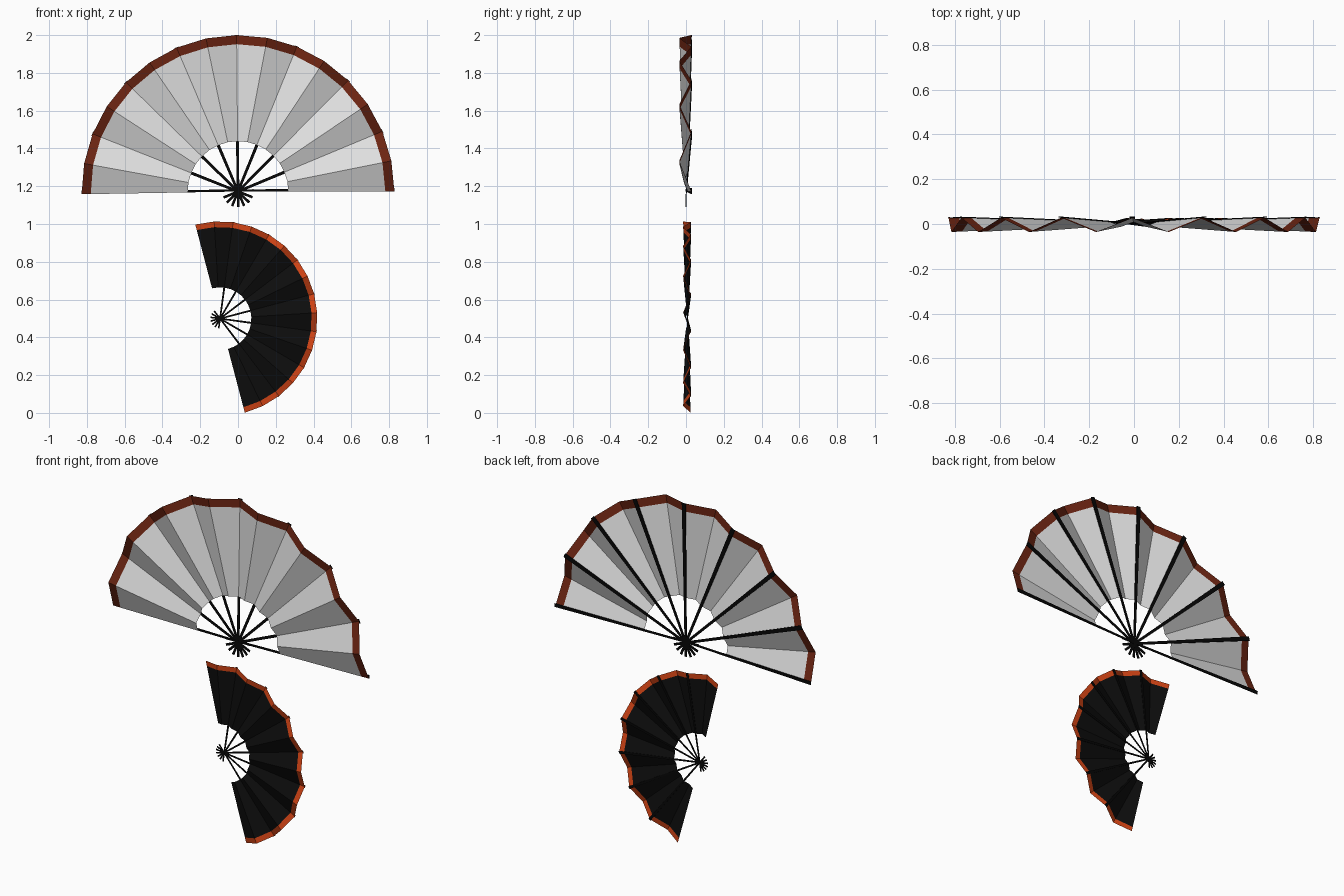
import bpy
import bmesh
from math import radians, cos, sin
from mathutils import Vector

cube = bpy.data.objects.get("Cube")
if cube:
    bpy.data.objects.remove(cube, do_unlink=True)


def material(name, color):
    mat = bpy.data.materials.new(name)
    mat.use_nodes = True
    rgba = (*color, 1)
    mat.diffuse_color = rgba
    bsdf = next(n for n in mat.node_tree.nodes if n.type == "BSDF_PRINCIPLED")
    bsdf.inputs["Base Color"].default_value = rgba
    return mat


pale_grey = material("pale_grey", (0.75, 0.75, 0.75))
dark_brown = material("dark_brown", (0.15, 0.018, 0.006))
black_cloth = material("black_cloth", (0.004, 0.004, 0.004))
orange = material("orange", (0.62, 0.055, 0.007))
black_wood = material("black_wood", (0.002, 0.002, 0.002))

PLEATS = 16


def add_object(name, bm, mats):
    mesh = bpy.data.meshes.new(name)
    bm.to_mesh(mesh)
    bm.free()
    for mat in mats:
        mesh.materials.append(mat)
    obj = bpy.data.objects.new(name, mesh)
    bpy.context.collection.objects.link(obj)


def make_fan(name, pivot, radius, start, span, leaf_mat, rim_mat, end_sticks):
    pivot = Vector(pivot)
    front, back = -0.043, 0.034     # fold depth per unit of radius

    def ray(k):
        a = radians(start + span * k / PLEATS)
        return Vector((cos(a), front if k % 2 else back, sin(a))) * radius

    # Pleated leaf with a coloured outer rim
    bm = bmesh.new()
    rings = [[bm.verts.new(pivot + ray(k) * s) for k in range(PLEATS + 1)]
             for s in (0.322, 0.942, 1.0)]
    for band in range(2):
        inner, outer = rings[band], rings[band + 1]
        for k in range(PLEATS):
            face = bm.faces.new((inner[k], inner[k + 1], outer[k + 1], outer[k]))
            face.material_index = band
    add_object(name + "_leaf", bm, (leaf_mat, rim_mat))

    # Tapered sticks behind the rear folds, with short tails past the pivot
    bm = bmesh.new()
    for k in range(0, PLEATS + 1, 2):
        is_end = k in (0, PLEATS)
        if is_end and not end_sticks:
            continue
        along = ray(k)
        side = Vector((-along.z, 0, along.x)).normalized() * radius
        # End sticks stay within the edge of the leaf
        shift = {0: 0.5, PLEATS: -0.5}.get(k, 0)
        corners = []
        for s, width in ((-0.1, 0.016), (0.3, 0.019), (1.002, 0.03)):
            if is_end:
                width *= 0.8
            for y, t in ((0.0005, -0.5), (0.0005, 0.5), (0.005, 0.5), (0.005, -0.5)):
                offset = side * width * (t + shift) + Vector((0, y * radius, 0))
                corners.append(bm.verts.new(pivot + along * s + offset))
        for base in (0, 4):
            for i in range(4):
                j = (i + 1) % 4
                bm.faces.new([corners[base + n] for n in (i, j, j + 4, i + 4)])
        bm.faces.new(corners[:4])
        bm.faces.new(corners[-4:])
    bmesh.ops.recalc_face_normals(bm, faces=bm.faces)
    add_object(name + "_sticks", bm, (black_wood,))


make_fan("large_fan", (0, 0, 1.172), 0.828, 0, 181, pale_grey, dark_brown, True)
make_fan("small_fan", (-0.095, 0.007, 0.499), 0.515, -75.25, 180,
         black_cloth, orange, False)
